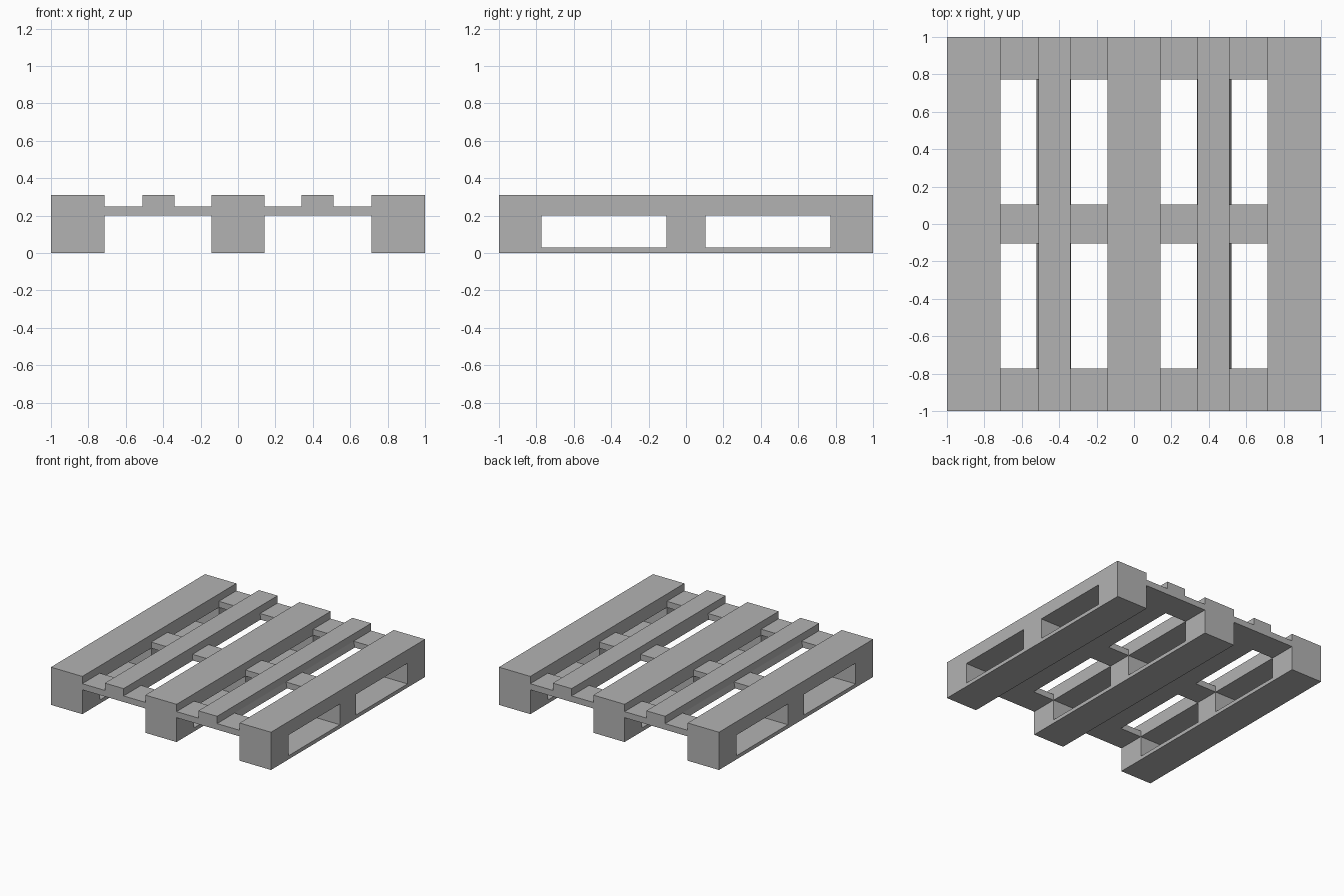
import bpy
import bmesh

cube = bpy.data.objects.get("Cube")
if cube:
    bpy.data.objects.remove(cube, do_unlink=True)

grey = bpy.data.materials.new("plain_grey")
grey.use_nodes = True
colour = (0.45, 0.45, 0.45, 1)
grey.diffuse_color = colour
grey.node_tree.nodes["Principled BSDF"].inputs["Base Color"].default_value = colour

# Shared levels and spans
TOP, LEDGE, UNDER, FLOOR = 0.31, 0.25, 0.20, 0.03
END, MID = 0.773, 0.105
BEAM_IN, CENTRE = 0.715, 0.142
SLAT_IN, SLAT_OUT = 0.34, 0.51


def prism(name, profile, y0, y1):
    """Extrude an x-z profile along y."""
    bm = bmesh.new()
    face = bm.faces.new([bm.verts.new((x, y0, z)) for x, z in profile])
    grown = bmesh.ops.extrude_face_region(bm, geom=[face])["geom"]
    verts = [v for v in grown if isinstance(v, bmesh.types.BMVert)]
    bmesh.ops.translate(bm, verts=verts, vec=(0, y1 - y0, 0))
    bmesh.ops.recalc_face_normals(bm, faces=bm.faces)
    mesh = bpy.data.meshes.new(name)
    bm.to_mesh(mesh)
    bm.free()
    mesh.materials.append(grey)
    obj = bpy.data.objects.new(name, mesh)
    bpy.context.collection.objects.link(obj)
    return obj


def box(name, x0, x1, y0, y1, z0, z1):
    return prism(name, [(x0, z0), (x1, z0), (x1, z1), (x0, z1)], y0, y1)


# Fork openings that run through every beam
cutters = [box("fork_cutter", -1.2, 1.2, y0, y1, FLOOR, UNDER)
           for y0, y1 in ((-END, -MID), (MID, END))]

# Three deep beams
beams = []
for name, x0, x1 in (("right_beam", -1, -BEAM_IN),
                     ("centre_beam", -CENTRE, CENTRE),
                     ("left_beam", BEAM_IN, 1)):
    beam = box(name, x0, x1, -1, 1, 0, TOP)
    for cutter in cutters:
        mod = beam.modifiers.new("fork_opening", 'BOOLEAN')
        mod.operation = 'DIFFERENCE'
        mod.solver = 'EXACT'
        mod.object = cutter
    beams.append(beam)

# Bake the openings, then drop the cutters
bpy.context.view_layer.update()
graph = bpy.context.evaluated_depsgraph_get()
for beam in beams:
    baked = bpy.data.meshes.new_from_object(beam.evaluated_get(graph))
    beam.modifiers.clear()
    beam.data = baked
for cutter in cutters:
    bpy.data.objects.remove(cutter, do_unlink=True)

for side, s in (("right", -1), ("left", 1)):
    # Cross boards between the beams
    for place, y0, y1 in (("front", -1, -END), ("middle", -MID, MID), ("back", END, 1)):
        xs = sorted((s * CENTRE, s * BEAM_IN))
        box(f"{side}_{place}_cross_board", *xs, y0, y1, UNDER, LEDGE)
    # Narrow slat lying on the cross boards
    xs = sorted((s * SLAT_IN, s * SLAT_OUT))
    box(f"{side}_slat", *xs, -1, 1, LEDGE, TOP)
    # Slightly flared underside of the slat between cross boards
    flare = [(s * SLAT_IN, LEDGE), (s * SLAT_OUT, LEDGE),
             (s * (SLAT_OUT + 0.01), UNDER), (s * (SLAT_IN - 0.003), UNDER)]
    for place, y0, y1 in (("front", -END, -MID), ("back", MID, END)):
        prism(f"{side}_{place}_slat_web", flare, y0, y1)
